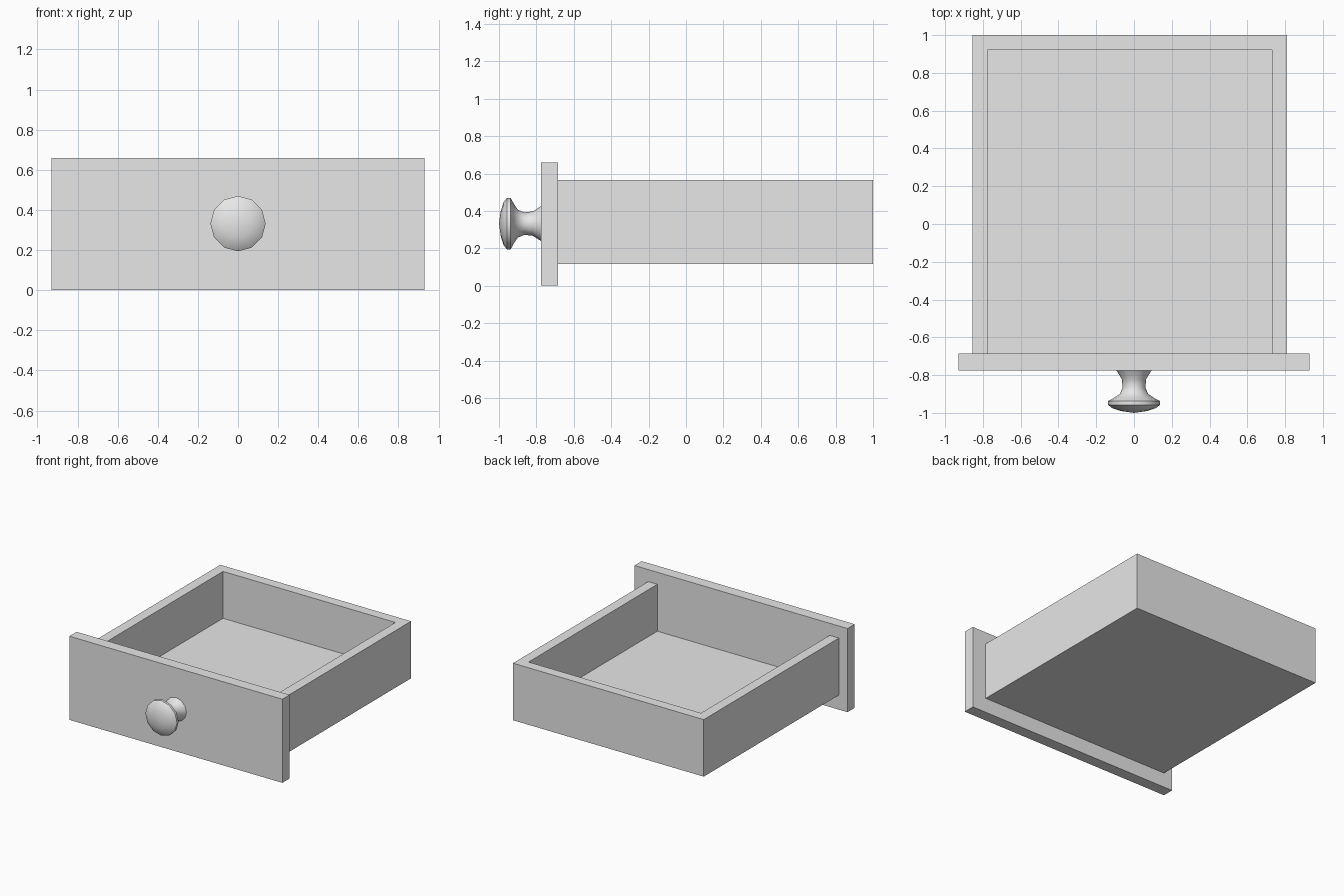
import bpy, bmesh, math
from mathutils import Matrix, Vector

default = bpy.data.objects.get("Cube")
if default:
    bpy.data.objects.remove(default, do_unlink=True)

GREY = (0.8, 0.8, 0.8, 1.0)
grey = bpy.data.materials.new("plain_grey")
grey.diffuse_color = GREY
grey.use_nodes = True
grey.node_tree.nodes["Principled BSDF"].inputs["Base Color"].default_value = GREY


def add_object(name, bm):
    bmesh.ops.recalc_face_normals(bm, faces=bm.faces)
    mesh = bpy.data.meshes.new(name)
    bm.to_mesh(mesh)
    bm.free()
    mesh.materials.append(grey)
    obj = bpy.data.objects.new(name, mesh)
    bpy.context.collection.objects.link(obj)
    return obj


def box(name, low, high):
    low, high = Vector(low), Vector(high)
    bm = bmesh.new()
    bmesh.ops.create_cube(
        bm, size=1,
        matrix=Matrix.Translation((low + high) / 2) @ Matrix.Diagonal((*(high - low), 1)))
    return add_object(name, bm)


def select_only(obj):
    bpy.ops.object.select_all(action='DESELECT')
    obj.select_set(True)
    bpy.context.view_layer.objects.active = obj


# Front panel
PANEL_FRONT, PANEL_BACK = -0.775, -0.685
box("front_panel", (-0.93, PANEL_FRONT, 0), (0.93, PANEL_BACK, 0.66))

# Tray: solid box hollowed out, open towards the panel
WALL = 0.08
low, high = (-0.855, PANEL_BACK, 0.115), (0.81, 1.0, 0.565)
tray = box("drawer_tray", low, high)
hollow = box("hollow_cutter",
             (low[0] + WALL, low[1] - WALL, low[2] + WALL),
             (high[0] - WALL, high[1] - WALL, high[2] + WALL))
hollow.hide_render = True
cut = tray.modifiers.new("hollow", 'BOOLEAN')
cut.operation = 'DIFFERENCE'
cut.solver = 'EXACT'
cut.object = hollow
select_only(tray)
bpy.ops.object.modifier_apply(modifier=cut.name)
bpy.data.objects.remove(hollow, do_unlink=True)

# Knob: profile of (radius, y) spun around the front-to-back axis
profile = [(0, -1.0), (0.07, -0.99), (0.115, -0.975), (0.138, -0.957),
           (0.138, -0.938), (0.105, -0.92), (0.075, -0.9), (0.06, -0.865),
           (0.065, -0.82), (0.093, PANEL_FRONT)]
KNOB_Z = 0.332
bm = bmesh.new()
verts = [bm.verts.new((r, y, KNOB_Z)) for r, y in profile]
edges = [bm.edges.new(pair) for pair in zip(verts, verts[1:])]
bmesh.ops.spin(bm, geom=verts + edges, cent=(0, 0, KNOB_Z), axis=(0, 1, 0),
               angle=math.tau, steps=12, use_merge=False)
bmesh.ops.remove_doubles(bm, verts=bm.verts, dist=0.001)
knob = add_object("knob", bm)
select_only(knob)
bpy.ops.object.shade_smooth_by_angle(angle=math.radians(50))
